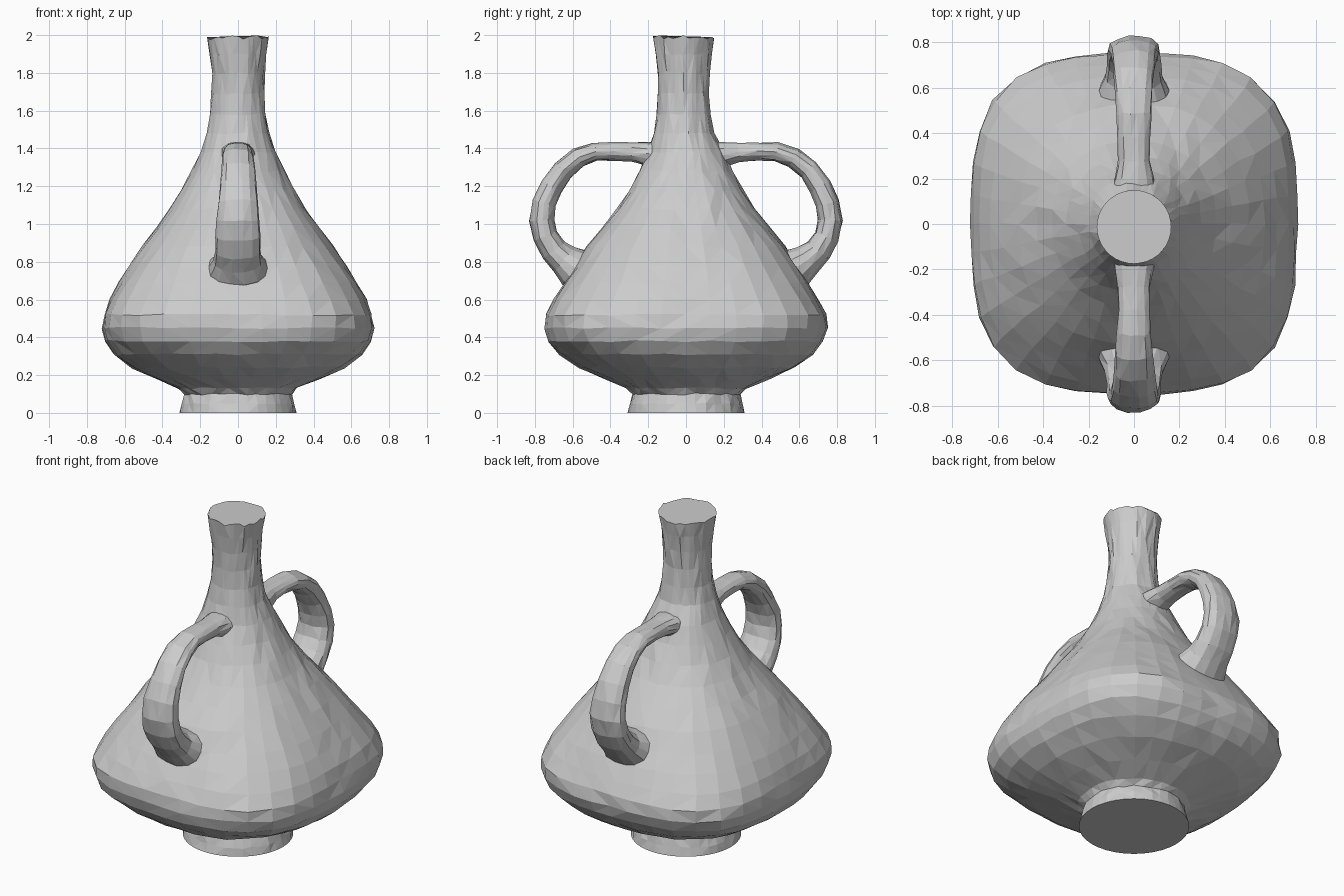
import bpy, bmesh, math, random
from mathutils import Vector

random.seed(4)
cube = bpy.data.objects.get("Cube")
if cube:
    bpy.data.objects.remove(cube)

clay = bpy.data.materials.new("grey clay")
clay.use_nodes = True
clay.diffuse_color = (0.6, 0.6, 0.6, 1)
clay.node_tree.nodes["Principled BSDF"].inputs["Base Color"].default_value = clay.diffuse_color


def oval(rx, ry, n, sides):
    """Points of a superellipse: n = 2 is round, higher is squarer."""
    pts = []
    for i in range(sides):
        a = math.tau * i / sides
        c, s = math.cos(a), math.sin(a)
        r = (abs(c) ** n + abs(s) ** n) ** (-1 / n)
        pts.append((rx * r * c, ry * r * s))
    return pts


def bridge(bm, rings):
    """Join rings of vertices into a closed skin with capped ends."""
    for low, high in zip(rings, rings[1:]):
        for i in range(len(low)):
            j = (i + 1) % len(low)
            bm.faces.new((low[i], low[j], high[j], high[i]))
    bm.faces.new(rings[0])
    bm.faces.new(rings[-1])


def finish(bm, name):
    bmesh.ops.recalc_face_normals(bm, faces=bm.faces)
    bmesh.ops.triangulate(bm, faces=[f for f in bm.faces if len(f.verts) == 4])
    mesh = bpy.data.meshes.new(name)
    bm.to_mesh(mesh)
    bm.free()
    mesh.materials.append(clay)
    obj = bpy.data.objects.new(name, mesh)
    bpy.context.collection.objects.link(obj)
    return obj


def wobble(bm, size, low, high):
    """Hand-made unevenness between two heights."""
    for v in bm.verts:
        if low < v.co.z < high:
            v.co += Vector([random.uniform(-size, size) for _ in range(3)])


# Vessel: height, half width, half depth, squareness
profile = [
    (0, .31, .31, 2), (.05, .3, .3, 2), (.1, .285, .285, 2), (.13, .315, .315, 2),
    (.18, .43, .44, 2.1), (.24, .56, .575, 2.3), (.31, .655, .67, 2.6),
    (.38, .705, .725, 2.9), (.45, .718, .748, 3.1), (.52, .708, .74, 3.2),
    (.6, .68, .7, 3), (.69, .63, .645, 2.8), (.78, .575, .59, 2.6),
    (.88, .505, .525, 2.5), (.98, .43, .445, 2.4), (1.08, .36, .365, 2.3),
    (1.18, .298, .3, 2.2), (1.28, .245, .25, 2.1), (1.38, .2, .205, 2),
    (1.48, .165, .16, 2), (1.58, .146, .142, 2), (1.69, .138, .135, 2),
    (1.8, .14, .138, 2), (1.9, .15, .15, 2), (1.985, .164, .162, 2),
]
bm = bmesh.new()
rings = []
for z, rx, ry, n in profile:
    shift = -.013 if z > 1.4 else 0
    rings.append([bm.verts.new((x, y + shift, z)) for x, y in oval(rx, ry, n, 36)])
bridge(bm, rings)
wobble(bm, .005, .02, 1.95)
for v in rings[-1]:
    v.co.z += random.uniform(-.008, .015)
finish(bm, "vessel_body")

# Handles: outward, height, half width, half thickness
path = [
    (.12, 1.36, .1, .075), (.2, 1.37, .085, .065), (.28, 1.38, .07, .05),
    (.38, 1.385, .07, .048), (.48, 1.383, .074, .049), (.57, 1.35, .08, .053),
    (.65, 1.285, .088, .057), (.71, 1.2, .097, .06), (.75, 1.11, .105, .063),
    (.763, 1.02, .112, .065), (.745, .935, .117, .067), (.7, .86, .12, .073),
    (.645, .81, .128, .085), (.59, .77, .155, .11), (.52, .72, .17, .12),
]


def handle(name, side):
    bm = bmesh.new()
    rings = []
    for k, (out, z, wide, thick) in enumerate(path):
        before, after = path[max(k - 1, 0)], path[min(k + 1, len(path) - 1)]
        along = Vector((0, after[0] - before[0], after[1] - before[1])).normalized()
        normal = Vector((1, 0, 0)).cross(along)
        ring = []
        for a, b in oval(wide, thick, 2.3, 14):
            p = Vector((a, out, z)) + normal * b
            ring.append(bm.verts.new((p.x, p.y * side, p.z)))
        rings.append(ring)
    bridge(bm, rings)
    wobble(bm, .004, 0, 2)
    finish(bm, name)


handle("front_handle", -1)
handle("back_handle", 1)
